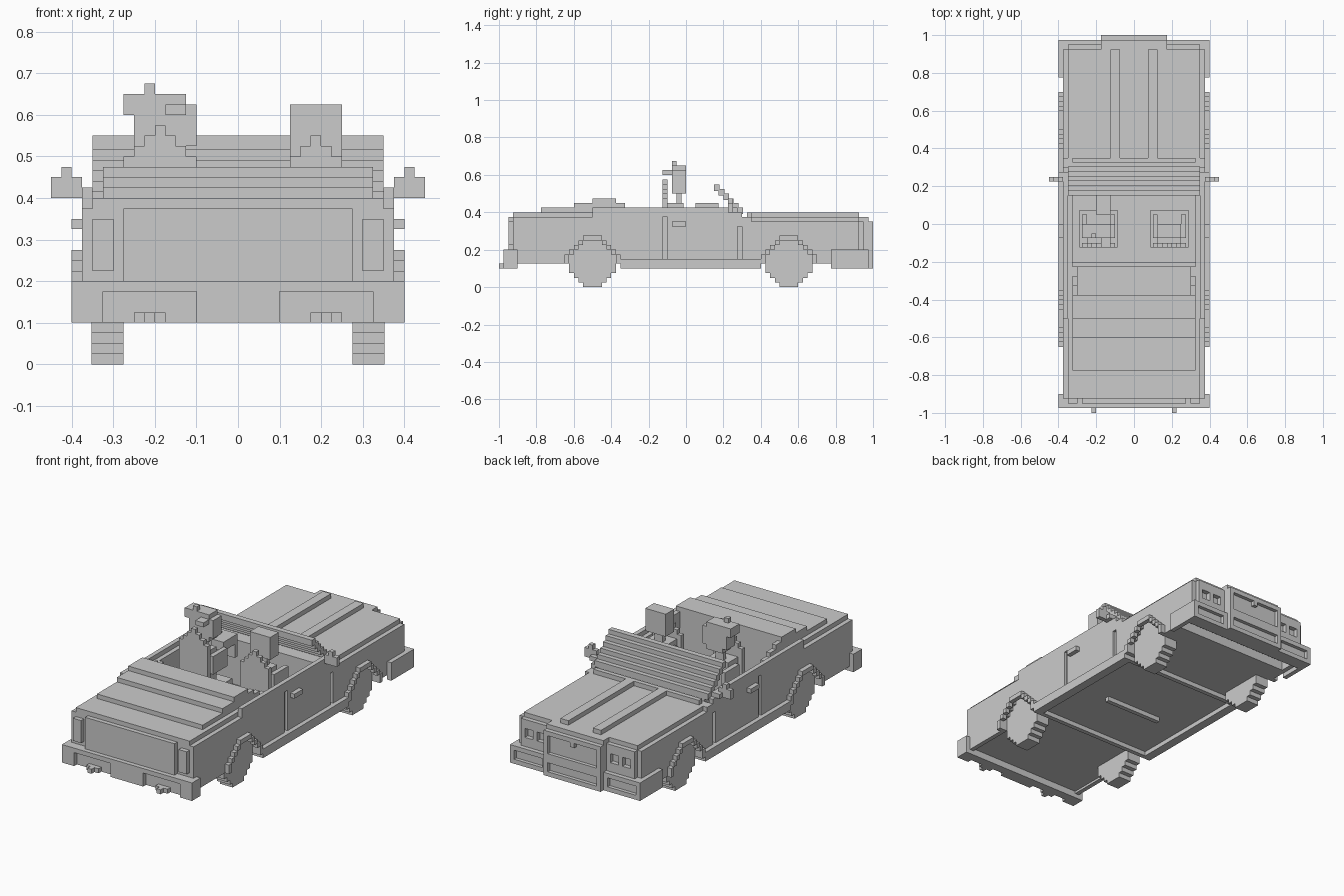
import bpy
import bmesh

cube = bpy.data.objects.get("Cube")
if cube:
    bpy.data.objects.remove(cube, do_unlink=True)

CELL = 0.025  # the whole car sits on a regular block grid

grey = bpy.data.materials.new("plain_grey")
grey.use_nodes = True
grey.diffuse_color = (0.6, 0.6, 0.6, 1)
for node in grey.node_tree.nodes:
    if node.type == "BSDF_PRINCIPLED":
        node.inputs["Base Color"].default_value = grey.diffuse_color


def prism(name, outline, x0, x1):
    """Extrude a (y, z) outline along x; all sizes in grid cells."""
    bm = bmesh.new()
    face = bm.faces.new([bm.verts.new((x0 * CELL, y * CELL, z * CELL)) for y, z in outline])
    grown = bmesh.ops.extrude_face_region(bm, geom=[face])["geom"]
    verts = [v for v in grown if isinstance(v, bmesh.types.BMVert)]
    bmesh.ops.translate(bm, verts=verts, vec=((x1 - x0) * CELL, 0, 0))
    bmesh.ops.recalc_face_normals(bm, faces=bm.faces)
    mesh = bpy.data.meshes.new(name)
    bm.to_mesh(mesh)
    bm.free()
    mesh.materials.append(grey)
    obj = bpy.data.objects.new(name, mesh)
    bpy.context.collection.objects.link(obj)
    return obj


def box(name, x0, x1, y0, y1, z0, z1):
    return prism(name, [(y0, z0), (y1, z0), (y1, z1), (y0, z1)], x0, x1)


def pair(name, x0, x1, *rest):
    """The same box on both sides of the car."""
    return [box("left_" + name, x0, x1, *rest), box("right_" + name, -x1, -x0, *rest)]


def cut(target, cutters):
    for cutter in cutters:
        mod = target.modifiers.new("cut", "BOOLEAN")
        mod.operation = "DIFFERENCE"
        mod.solver = "EXACT"
        mod.object = cutter
        cutter.hide_render = True
        cutter.hide_viewport = True
        cutter.display_type = "WIRE"


def disc(centre):
    """Stepped wheel outline."""
    halves = [2, 3, 4, 5, 5, 5, 5, 5, 4, 3, 2]
    right, left = [], []
    for z, half in enumerate(halves):
        if z and half == halves[z - 1]:
            right.pop()
            left.pop()
            right.append((centre + half, z + 1))
            left.append((centre - half, z + 1))
        else:
            right += [(centre + half, z), (centre + half, z + 1)]
            left += [(centre - half, z), (centre - half, z + 1)]
    return right + left[::-1]


AXLES = {"rear": -20, "front": 22}

# Side panels with wheel openings and door seams
profile = [(-37, 5), (-14, 5), (-14, 4), (16, 4), (16, 5), (37, 5), (37, 14), (14, 14), (14, 15),
           (12, 15), (12, 16), (9, 16), (9, 17), (-20, 17), (-20, 15), (-37, 15)]
for side, sign in (("left", 1), ("right", -1)):
    panel = prism(side + "_side_panel", profile, sign * 14, sign * 15)
    cutters = [prism(f"{side}_{name}_opening", disc(y), sign * 13.5, sign * 15.5)
               for name, y in AXLES.items()]
    for y, top in ((-5, 15), (11, 13)):
        cutters.append(box(side + "_door_seam", *sorted((sign * 14.4, sign * 15.5)), y, y + 1, 6, top))
    cut(panel, cutters)

# Wheels and stepped arch flares
for name, y in AXLES.items():
    for side, sign in (("left", 1), ("right", -1)):
        prism(f"{side}_{name}_wheel", disc(y), sign * 11, sign * 14.1)
    pair(name + "_arch_top", 15, 16, y - 2, y + 2, 10, 11)
    for inner, low, high in ((2, 9, 10), (3, 8, 9), (4, 7, 8), (5, 5, 7)):
        pair(name + "_arch_step", 15, 16, y + inner, y + inner + 1, low, high)
        pair(name + "_arch_step", 15, 16, y - inner - 1, y - inner, low, high)

# Sills, handles and mirrors
pair("sill", 15, 16, -14, 16, 4, 6)
pair("door_handle", 15, 16, -3, 0, 13, 14)
pair("mirror_arm", 14, 16, 9, 11, 16, 17)
pair("mirror", 15, 18, 9, 10, 16, 18)
pair("mirror_top", 16, 17, 9, 10, 18, 19)

# Underbody and cabin
box("cabin_floor", -14, 14, -14, 16, 5, 6)
box("underbody_bar", -7, 7, -1, 0, 4, 5)
for name, y in (("rear", -14), ("front", 15)):
    box(name + "_cross_member", -14, 14, y, y + 1, 4, 5)
pair("door_lining", 13, 14, -15, 9, 6, 16)
box("rear_bench", -13, 13, -15, -9, 6, 9)
box("bench_front_edge", -14, 14, -9, -8, 6, 8)
box("dashboard", -13, 13, 8, 12, 6, 16)

# Rear deck, folded roof layers and their stepped side arms
box("rear_body", -14, 14, -37, -15, 5.5, 16)
box("deck_step", -13, 13, -31, -15, 16, 17)
box("folded_roof_lower", -13, 13, -24, -15, 17, 18)
box("folded_roof_top", -13, 13, -20, -15, 18, 19)
for step in range(3):
    pair("roof_arm", 12, 13, -15 + 2 * step, -13 + 2 * step, 9, 18 - step)

# Tail
box("tail_panel", -11, 11, -38, -37, 8, 15)
pair("tail_light", 12, 14, -38, -37, 9, 14)
rear_bumper = box("rear_bumper", -16, 16, -39, -36, 4, 8)
cut(rear_bumper, pair("bumper_notch", 4, 13, -39.5, -38, 3, 7))
pair("exhaust", 7, 10, -39, -37, 4, 5)
pair("exhaust_tip", 8, 9, -40, -39, 4, 5)

# Hood with raised ridges joined by a low cowl
box("engine_bay", -14, 14, 12, 32, 5, 14)
box("engine_bay_front", -14, 14, 32, 37, 7, 14)
box("hood", -14, 14, 12, 37, 14, 15)
box("cowl", -13, 13, 13, 14, 15, 16)
pair("hood_ridge", 3, 5, 14, 37, 15, 16)

# Nose with recessed twin headlights and a protruding grille
nose = box("nose", -14, 14, 36.5, 38, 5, 14)
cut(nose, pair("outer_headlight_recess", 11, 13, 37, 38.5, 10, 12)
    + pair("inner_headlight_recess", 8, 10, 37, 38.5, 10, 12))
box("grille_cap", -7, 7, 37, 39, 13, 15)
grille = box("grille", -7, 7, 37.5, 40, 4, 14)
cut(grille, [box("grille_recess", -6, 6, 39.2, 41, 9, 13),
             box("intake_recess", -6, 6, 39.2, 41, 5, 7)])
box("grille_badge", -0.5, 0.5, 39, 40, 12, 13)
front_bumper = box("front_bumper", -16, 16, 36, 39, 4, 8)
cut(front_bumper, pair("bumper_slot", 8, 15, 38.2, 40, 5, 7))
pair("front_bumper_side", 15, 16, 31, 36.5, 4, 8)

# Raked windscreen made of steps
for i in range(6):
    box("windscreen_step", -14, 14, 6 + i, 7.2 + i, 20.6 - i, 22 - i)

# Seats with stepped backs, each holding a blocky figure
for name, c, top in (("passenger", 7.5, 22), ("driver", -7.5, 23)):
    box(name + "_seat", c - 4, c + 4, -5, 3, 6, 10)
    for step in range(4):
        half = 0.5 + step
        box(name + "_seat_back", c - half, c + half, -5, -4, 10, top - step)
    box(name + "_torso", c - 2.5, c + 2.5, -4, -0.5, 10, 18)
    box(name + "_neck", c - 1, c + 1, -2, -1, 18, 20)
    for arm in (-3.5, 2.5):
        box(name + "_arm", c + arm, c + arm + 1, -3, 2, 13, 17)
box("passenger_head", 5, 10, -3, 0, 20, 25)

# Driver's rounded head, hat, hair and reaching arms
box("driver_chin", -9, -5, -3, 0, 20, 21)
box("driver_head", -10, -4, -3, 0, 21, 25)
box("driver_hat", -11, -5, -3, 0, 24, 26)
box("driver_hat_tip", -9, -8, -3, -2, 26, 27)
box("driver_hair", -7, -5, -5, -3, 24, 25)
box("driver_hands", -8, -5, 2, 6, 16, 18)
box("steering_wheel", -10, -5, 6, 7, 13, 18)
